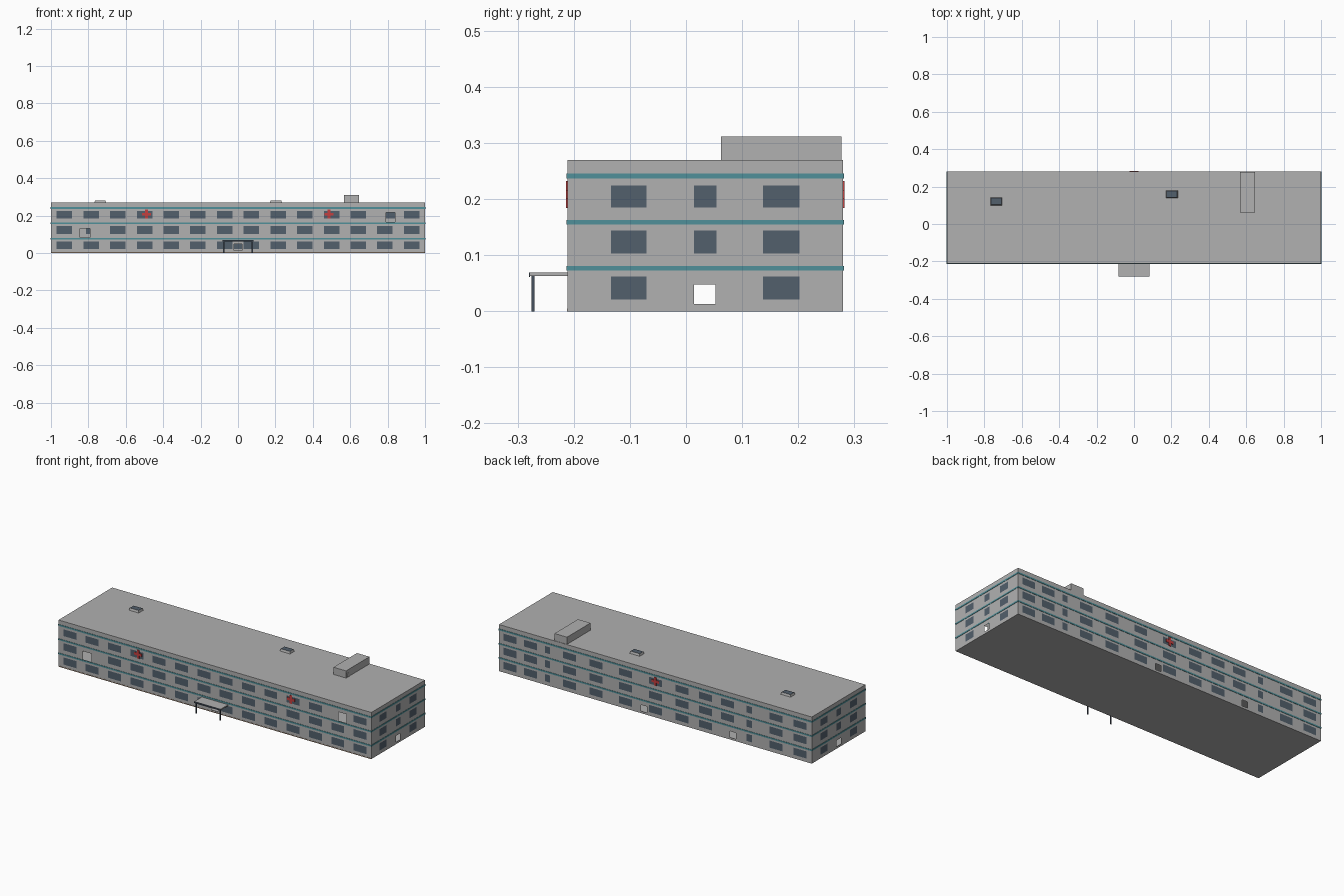
import bpy, bmesh

if "Cube" in bpy.data.objects:
    bpy.data.objects.remove(bpy.data.objects["Cube"])


def material(name, r, g, b):
    m = bpy.data.materials.new(name)
    m.diffuse_color = (r, g, b, 1)
    m.use_nodes = True
    m.node_tree.nodes["Principled BSDF"].inputs["Base Color"].default_value = m.diffuse_color
    return m


GREY = material("wall grey", 0.44, 0.44, 0.44)
GLASS = material("window slate", 0.085, 0.115, 0.15)
TEAL = material("band teal", 0.08, 0.28, 0.32)
RED = material("cross red", 0.55, 0.05, 0.05)
DARK = material("post navy", 0.06, 0.08, 0.11)
TAN = material("plinth tan", 0.35, 0.25, 0.18)

Y0, Y1, H = -0.211, 0.2795, 0.2695
ROWS = [(0.0205, 0.0616), (0.1027, 0.1437), (0.185, 0.224)]
DOOR_Z = (0.0125, 0.048)


def finish(name, bm, mats):
    me = bpy.data.meshes.new(name)
    bm.to_mesh(me)
    bm.free()
    ob = bpy.data.objects.new(name, me)
    bpy.context.collection.objects.link(ob)
    for m in mats:
        me.materials.append(m)
    return ob


def box(name, x, y, z, mat, taper=0.0, top=None):
    """Box from ranges; optional tapered top and separate top colour."""
    bm = bmesh.new()
    bmesh.ops.create_cube(bm, size=1)
    for v in bm.verts:
        t = taper if v.co.z > 0 else 0
        sx, sy = v.co.x * 2, v.co.y * 2
        v.co.x = (x[0] + x[1]) / 2 + sx * ((x[1] - x[0]) / 2 - t)
        v.co.y = (y[0] + y[1]) / 2 + sy * ((y[1] - y[0]) / 2 - t)
        v.co.z = z[1] if v.co.z > 0 else z[0]
    if top:
        bm.normal_update()
        for f in bm.faces:
            f.material_index = int(f.normal.z > 0.5)
    return finish(name, bm, [mat, top] if top else [mat])


def wall(name, span, place, windows, holes, flip=False):
    """Flat wall split into a grid: window cells coloured, doorway cells left open."""
    us = sorted({span[0], span[1], *[r[i] for r in windows + holes for i in (0, 1)]})
    zs = sorted({0, H, *[r[i] for r in windows + holes for i in (2, 3)]})
    bm = bmesh.new()
    grid = [[bm.verts.new(place(u, z)) for z in zs] for u in us]

    def inside(rects, u, z):
        return any(r[0] < u < r[1] and r[2] < z < r[3] for r in rects)

    for i in range(len(us) - 1):
        for j in range(len(zs) - 1):
            u, z = (us[i] + us[i + 1]) / 2, (zs[j] + zs[j + 1]) / 2
            if inside(holes, u, z):
                continue
            q = [grid[i][j], grid[i + 1][j], grid[i + 1][j + 1], grid[i][j + 1]]
            f = bm.faces.new(q[::-1] if flip else q)
            f.material_index = int(inside(windows, u, z))
    return finish(name, bm, [GREY, GLASS])


def sheet(name, z, flip=False):
    bm = bmesh.new()
    q = [bm.verts.new(p) for p in ((-1, Y0, z), (1, Y0, z), (1, Y1, z), (-1, Y1, z))]
    bm.faces.new(q[::-1] if flip else q)
    return finish(name, bm, [GREY])


# Front wall: 14 windows a floor, two upper openings and the entrance
openings = [(-0.845, -0.79, 0.083, 0.131), (0.79, 0.84, 0.166, 0.217)]
front = []
for r, (a, b) in enumerate(ROWS):
    for i in range(14):
        if (r, i) in ((1, 1), (2, 12)):
            continue
        c = -0.928 + i * 0.1428
        front.append((c - 0.0415, c + 0.0415, a, b))
wall("front_wall", (-1, 1), lambda u, z: (u, Y0, z), front,
     openings + [(-0.021, 0.021, *DOOR_Z)])

# Back wall: wide windows plus two narrow stair columns and two doorways
back = []
for r, (a, b) in enumerate(ROWS):
    for c in (0.93, 0.8, 0.55, 0.38, 0.19, 0, -0.17, -0.32, -0.46, -0.77, -0.925):
        if r == 0 and c == -0.46:
            continue
        back.append((c - 0.0415, c + 0.0415, a, b))
    for c in (0.69, -0.6):
        back.append((c - 0.017, c + 0.017, a, b))
wall("back_wall", (-1, 1), lambda u, z: (u, Y1, z), back,
     [(0.055, 0.093, *DOOR_Z), (-0.515, -0.477, *DOOR_Z)], flip=True)

# End walls: three windows a floor with a doorway in the middle below
ends = []
for r, (a, b) in enumerate(ROWS):
    ends += [(-0.134, -0.07, a, b), (0.1375, 0.202, a, b)]
    if r:
        ends.append((0.014, 0.054, a, b))
for name, x in (("right_wall", 1), ("left_wall", -1)):
    wall(name, (Y0, Y1), lambda u, z: (x, u, z), ends,
         [(0.0145, 0.0525, *DOOR_Z)], flip=x < 0)

sheet("roof", H)
sheet("floor", 0.0, flip=True)

# Teal bands around every floor, as thin strips on each side
P = 0.0018
for i, z in enumerate([(0.0723, 0.081), (0.1545, 0.1627), (0.2366, 0.2455)]):
    box(f"front_band_{i}", (-1, 1), (Y0 - P, Y0), z, TEAL)
    box(f"back_band_{i}", (-1, 1), (Y1, Y1 + P), z, TEAL)
    box(f"right_band_{i}", (1, 1 + P), (Y0 - P, Y1 + P), z, TEAL)
    box(f"left_band_{i}", (-1 - P, -1), (Y0 - P, Y1 + P), z, TEAL)

# Plinth strip along the front
box("front_plinth", (-1, 1), (Y0 - 0.001, Y0), (0, 0.005), TAN)

# Red crosses: two on the front, one on the back
for name, x, y in (("front_cross_left", -0.49, (Y0 - 0.003, Y0)),
                   ("front_cross_right", 0.487, (Y0 - 0.003, Y0)),
                   ("back_cross", 0.0, (Y1, Y1 + 0.003))):
    c, s, w = 0.208, 0.024, 0.0075
    box(name + "_upright", (x - w, x + w), y, (c - s, c + s), RED)
    box(name + "_bar_a", (x - s, x - w), y, (c - w, c + w), RED)
    box(name + "_bar_b", (x + w, x + s), y, (c - w, c + w), RED)

# Entrance canopy on two posts
box("canopy", (-0.084, 0.084), (-0.278, Y0), (0.0625, 0.0695), GREY)
box("canopy_fascia", (-0.084, 0.084), (-0.28, -0.278), (0.061, 0.0695), DARK)
for name, x in (("left_post", -0.076), ("right_post", 0.076)):
    box(name, (x - 0.003, x + 0.003), (-0.275, -0.27), (0, 0.0625), DARK)

# Roof hut with a side door
box("roof_hut", (0.567, 0.647), (0.0625, 0.277), (H, 0.311), GREY)
box("roof_hut_door", (0.647, 0.648), (0.068, 0.091), (H, 0.293), GREY)

# Skylights
for name, x, y in (("skylight_left", (-0.768, -0.705), (0.1, 0.142)),
                   ("skylight_right", (0.17, 0.235), (0.139, 0.18))):
    box(name, x, y, (H, 0.282), GREY, 0.004, GLASS)
